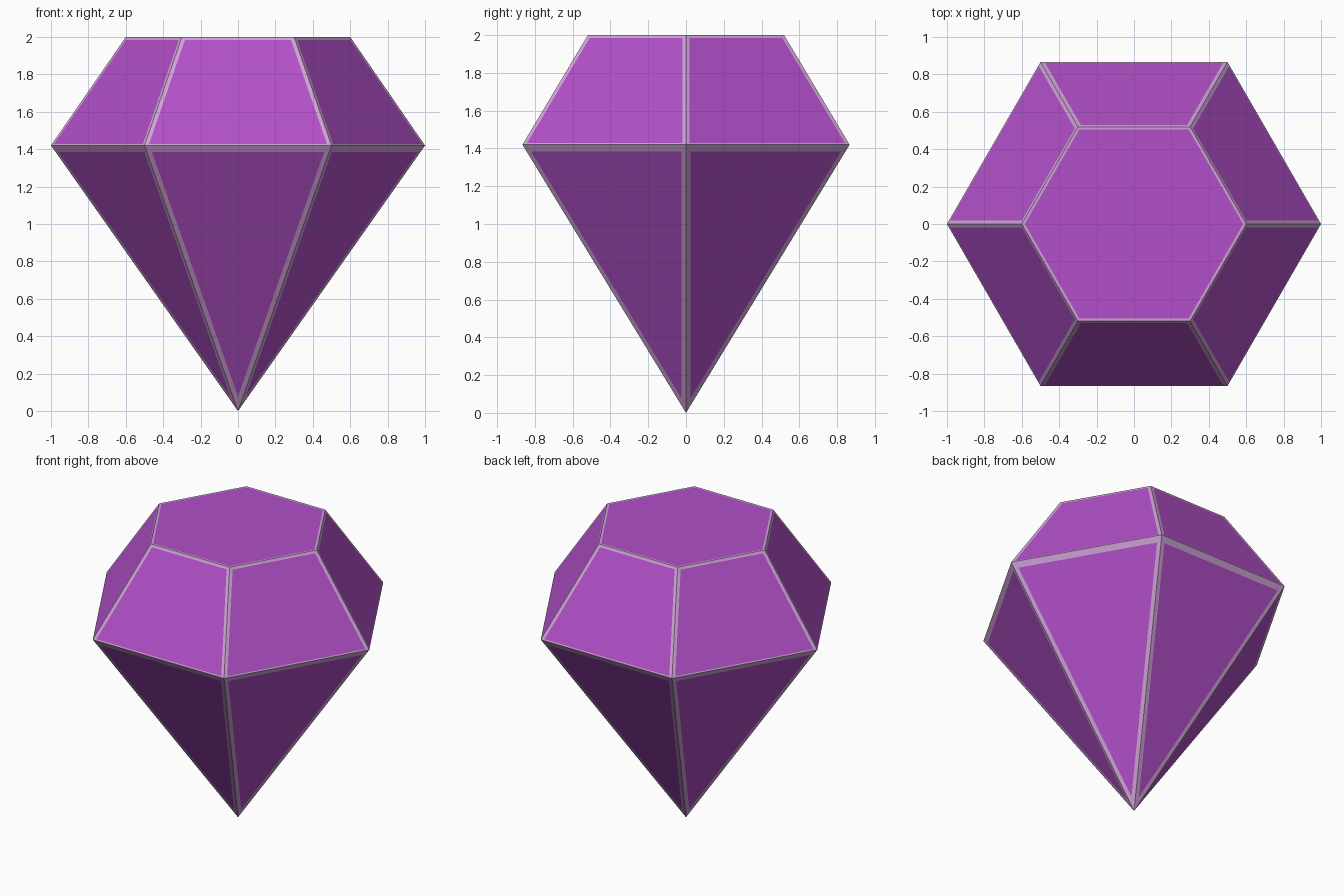
import bpy, bmesh
from math import cos, sin, pi

if "Cube" in bpy.data.objects:
    bpy.data.objects.remove(bpy.data.objects["Cube"])

SIDES = 6
GIRDLE_Z, TOP_Z = 1.42, 2.0
GIRDLE_R, TABLE_R = 1.0, 0.6


def material(name, srgb):
    mat = bpy.data.materials.new(name)
    lin = [((c / 255 + 0.055) / 1.055) ** 2.4 for c in srgb]
    mat.diffuse_color = (*lin, 1)
    mat.use_nodes = True
    mat.node_tree.nodes["Principled BSDF"].inputs["Base Color"].default_value = mat.diffuse_color
    return mat


def ring(bm, radius, z):
    return [bm.verts.new((radius * cos(2 * pi * i / SIDES),
                          radius * sin(2 * pi * i / SIDES), z)) for i in range(SIDES)]


def facet(bm, verts, widths):
    """Facet with a pale border; widths[i] is the border along edge i -> i+1."""
    n = len(verts)
    inner = []
    for i, v in enumerate(verts):
        a = (verts[(i + 1) % n].co - v.co).normalized()
        b = (verts[i - 1].co - v.co).normalized()
        shift = (a * widths[i - 1] + b * widths[i]) / a.cross(b).length
        inner.append(bm.verts.new(v.co + shift))
    bm.faces.new(inner).material_index = 0
    for i in range(n):
        j = (i + 1) % n
        bm.faces.new((verts[i], verts[j], inner[j], inner[i])).material_index = 1


bm = bmesh.new()
tip = bm.verts.new((0, 0, 0))
girdle = ring(bm, GIRDLE_R, GIRDLE_Z)
table = ring(bm, TABLE_R, TOP_Z)

# Flat table on top
facet(bm, table, [0.014] * SIDES)

# Sloping crown and pointed lower facets
for i in range(SIDES):
    j = (i + 1) % SIDES
    facet(bm, [girdle[i], girdle[j], table[j], table[i]], [0.009, 0.021, 0.018, 0.021])
    facet(bm, [tip, girdle[j], girdle[i]], [0.026, 0.042, 0.026])

bmesh.ops.recalc_face_normals(bm, faces=bm.faces)
mesh = bpy.data.meshes.new("cut_gem")
bm.to_mesh(mesh)
bm.free()
mesh.materials.append(material("gem purple", (178, 80, 201)))
mesh.materials.append(material("pale edge", (207, 163, 214)))
gem = bpy.data.objects.new("cut_gem", mesh)
bpy.context.collection.objects.link(gem)
